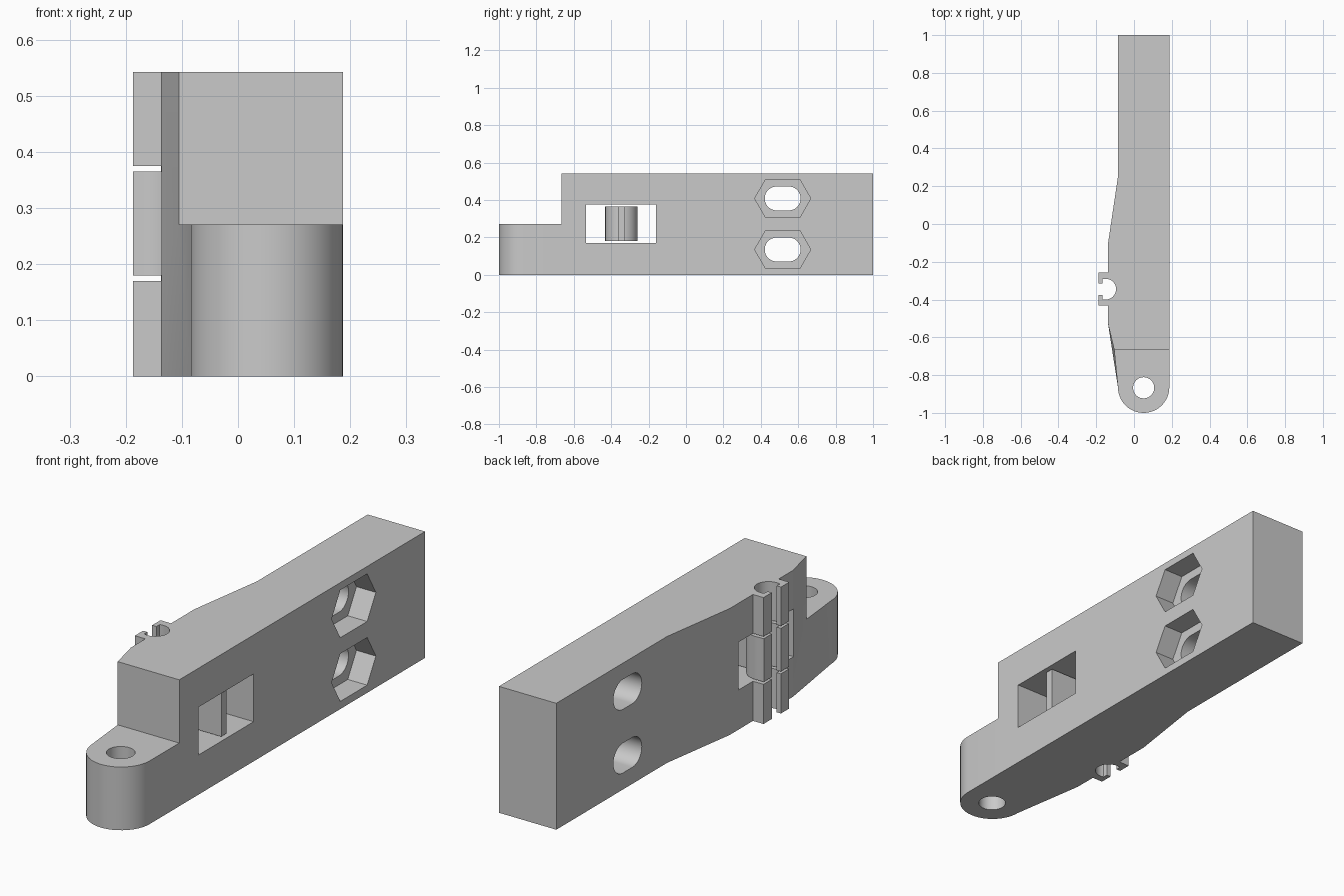
import bpy, bmesh, math
from mathutils import Vector

cube = bpy.data.objects.get("Cube")
if cube:
    bpy.data.objects.remove(cube, do_unlink=True)

grey = bpy.data.materials.new("plain_grey")
grey.use_nodes = True
grey.diffuse_color = (0.59, 0.59, 0.59, 1)
grey.node_tree.nodes["Principled BSDF"].inputs["Base Color"].default_value = grey.diffuse_color

HEIGHT, TOE_TOP = 0.542, 0.271
SIDE = 0.187
CLIP_Y = -0.345


def arc(cx, cy, r, start, end, n=24):
    angles = [math.radians(start + (end - start) * i / n) for i in range(n + 1)]
    return [(cx + r * math.cos(a), cy + r * math.sin(a)) for a in angles]


def finish(name, bm):
    bmesh.ops.recalc_face_normals(bm, faces=bm.faces)
    mesh = bpy.data.meshes.new(name)
    bm.to_mesh(mesh)
    bm.free()
    mesh.materials.append(grey)
    obj = bpy.data.objects.new(name, mesh)
    bpy.context.collection.objects.link(obj)
    return obj


def extrude(bm, face, offset):
    made = bmesh.ops.extrude_face_region(bm, geom=[face])["geom"]
    verts = [v for v in made if isinstance(v, bmesh.types.BMVert)]
    bmesh.ops.translate(bm, verts=verts, vec=offset)
    return next(f for f in made if isinstance(f, bmesh.types.BMFace))


def prism(name, outline, low, high, along_x=False):
    """Extrude an (x, y) outline along z, or a (y, z) outline along x."""
    bm = bmesh.new()
    place = (lambda p: (low, *p)) if along_x else (lambda p: (*p, low))
    face = bm.faces.new([bm.verts.new(place(p)) for p in outline])
    depth = high - low
    extrude(bm, face, (depth, 0, 0) if along_x else (0, 0, depth))
    return finish(name, bm)


def rect(a0, a1, b0, b1):
    return [(a0, b0), (a1, b0), (a1, b1), (a0, b1)]


def combine(target, tool, operation):
    mod = target.modifiers.new(operation.lower(), "BOOLEAN")
    mod.operation, mod.solver, mod.object = operation, "EXACT", tool
    bpy.context.view_layer.objects.active = target
    bpy.ops.object.modifier_apply(modifier=mod.name)
    bpy.data.objects.remove(tool, do_unlink=True)


# Body: rounded toe at the front, tall block behind it
outline = [(SIDE, -0.665), (SIDE, 1), (-0.085, 1), (-0.085, 0.25),
           (-0.137, -0.1), (-0.137, -0.53), (-0.105, -0.665)]
outline += arc(0.051, -0.864, 0.136, 180, 360)
bm = bmesh.new()
base = bm.faces.new([bm.verts.new((x, y, 0)) for x, y in outline])
top = extrude(bm, base, (0, 0, TOE_TOP))
ends = [min(top.verts, key=lambda v: (v.co.xy - Vector(p)).length)
        for p in (outline[0], outline[6])]
bmesh.utils.face_split(top, *ends)
block = max((f for f in bm.faces if all(v.co.z > 0.2 for v in f.verts)),
            key=lambda f: f.calc_center_median().y)
extrude(bm, block, (0, 0, HEIGHT - TOE_TOP))
if block.is_valid:  # no inner wall between toe height and block
    bmesh.ops.delete(bm, geom=[block], context="FACES_ONLY")

# Toe flank folds from the block corner down to the bottom edge
base_verts = [v for v in bm.verts if abs(v.co.z) < 1e-5]
corner, fold = [min(base_verts, key=lambda v: (v.co.xy - Vector(outline[i])).length)
                for i in (5, 6)]
bmesh.ops.weld_verts(bm, targetmap={fold: corner})
flank = [f for f in bm.faces if len(f.verts) == 4 and corner in f.verts
         and min(v.co.y for v in f.verts) < -0.8]
bmesh.ops.triangulate(bm, faces=flank)
body = finish("body", bm)

# Clip rail down the side, with its keyhole groove
combine(body, prism("clip_rail", rect(-SIDE, -0.11, CLIP_Y - 0.087, CLIP_Y + 0.087),
                    0, HEIGHT), "UNION")
lip = 0.031
bore = arc(-0.15, CLIP_Y, 0.055, -108, 108, 32)
groove = [(-0.25, CLIP_Y + lip), (-0.25, CLIP_Y - lip), (-0.167, CLIP_Y - lip)]
groove += bore + [(-0.167, CLIP_Y + lip)]
combine(body, prism("groove_cutter", groove, -0.1, 0.7), "DIFFERENCE")

# Window right through the body and rail
combine(body, prism("window_cutter", rect(-0.534, -0.161, 0.17, 0.375),
                    -0.4, 0.4, True), "DIFFERENCE")

# Pivot hole in the toe
combine(body, prism("pivot_cutter", arc(0.051, -0.867, 0.056, 0, 360, 40)[:-1],
                    -0.1, 0.7), "DIFFERENCE")

# Two adjustment slots with stretched hexagonal pockets
slot_y, stretch = 0.517, 0.032
for z in (0.135, 0.408):
    slot = arc(slot_y + stretch, z, 0.064, -90, 90) + arc(slot_y - stretch, z, 0.064, 90, 270)
    combine(body, prism("slot_cutter", slot, -0.4, 0.4, True), "DIFFERENCE")
    pocket = arc(slot_y + stretch, z, 0.118, -60, 60, 2)
    pocket += arc(slot_y - stretch, z, 0.118, 120, 240, 2)
    combine(body, prism("pocket_cutter", pocket, 0.095, 0.4, True), "DIFFERENCE")

# Loose centre clip: round-backed jaw on a thin stem inside the window
jaw = [(-SIDE, CLIP_Y - 0.085)] + arc(-0.15, CLIP_Y, 0.087, -101, 101, 32)
jaw += [(-SIDE, CLIP_Y + 0.085)]
centre_clip = prism("centre_clip", jaw, 0.18, 0.365)
combine(centre_clip, prism("stem", rect(-0.08, 0.175, CLIP_Y - 0.018, CLIP_Y + 0.018),
                           0.18, 0.365), "UNION")
combine(centre_clip, prism("jaw_cutter", groove, -0.1, 0.7), "DIFFERENCE")

# Smooth the round walls, keep the corners crisp
for obj in (body, centre_clip):
    bpy.ops.object.select_all(action="DESELECT")
    obj.select_set(True)
    bpy.context.view_layer.objects.active = obj
    bpy.ops.object.shade_smooth_by_angle(angle=math.radians(12))
